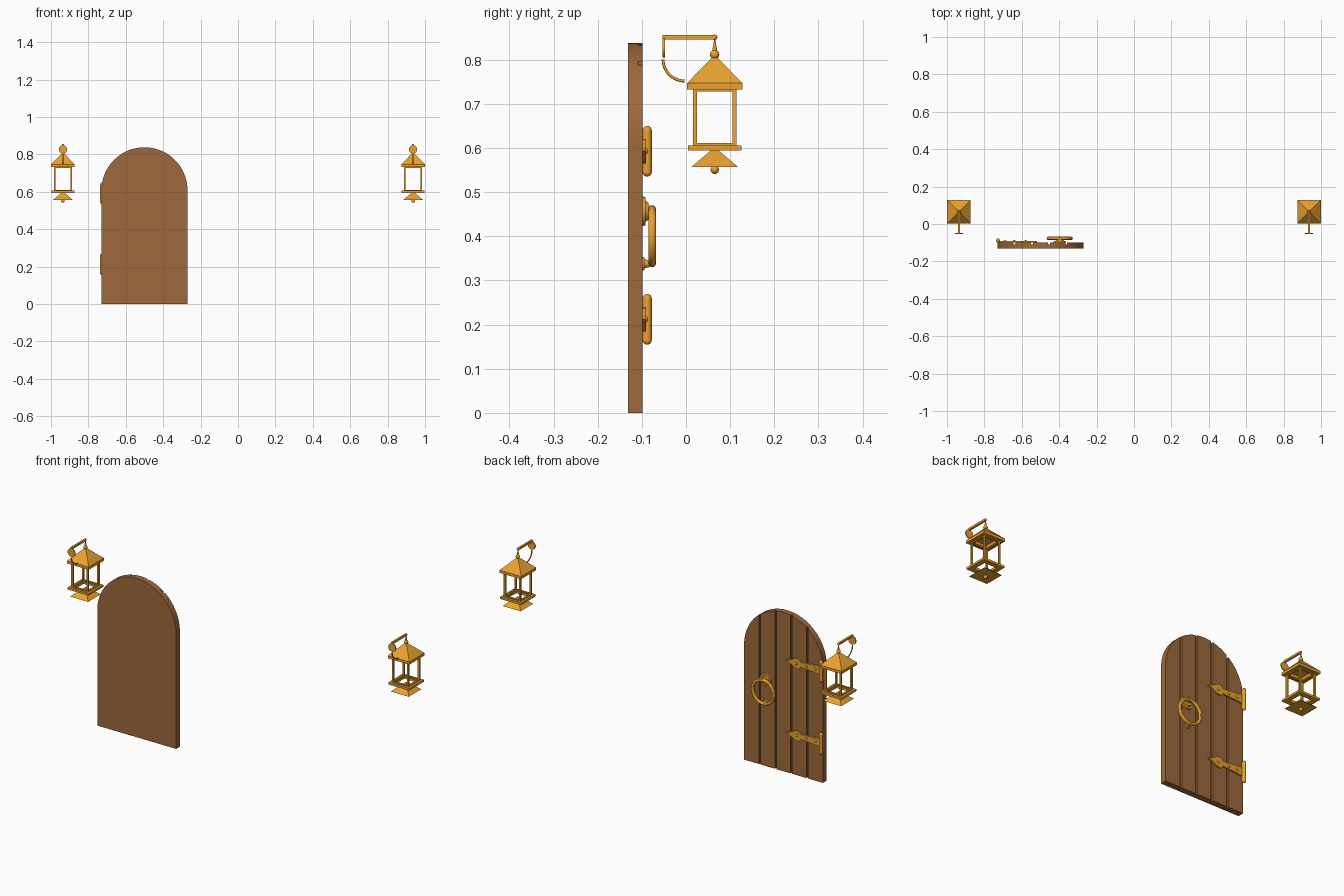
import bpy, bmesh
from math import sqrt, pi, sin, cos
from mathutils import Vector

if "Cube" in bpy.data.objects:
    bpy.data.objects.remove(bpy.data.objects["Cube"])


def material(name, rgb):
    m = bpy.data.materials.new(name)
    m.diffuse_color = (*rgb, 1)
    m.use_nodes = True
    m.node_tree.nodes["Principled BSDF"].inputs["Base Color"].default_value = m.diffuse_color
    return m


WOOD = material("wood", (0.34, 0.14, 0.045))
BRASS = material("brass", (0.82, 0.36, 0.03))


def finish(name, mat, smooth=False):
    o = bpy.context.object
    o.name = name
    o.data.materials.append(mat)
    if smooth:
        bpy.ops.object.shade_smooth_by_angle()
    return o


def box(name, lo, hi):
    bpy.ops.mesh.primitive_cube_add(size=1, location=[(a + b) / 2 for a, b in zip(lo, hi)])
    bpy.context.object.scale = [b - a for a, b in zip(lo, hi)]
    return finish(name, BRASS)


def lathe(name, loc, r1, r2, depth, axis="z", verts=24):
    rot = (-pi / 2, 0, 0) if axis == "y" else (0, 0, pi / 4 if verts == 4 else 0)
    bpy.ops.mesh.primitive_cone_add(vertices=verts, radius1=r1, radius2=r2, depth=depth,
                                    location=loc, rotation=rot)
    return finish(name, BRASS, verts > 4)


def ball(name, loc, r, scale=(1, 1, 1)):
    bpy.ops.mesh.primitive_uv_sphere_add(segments=20, ring_count=12, radius=r, location=loc)
    bpy.context.object.scale = scale
    return finish(name, BRASS, True)


def slab(name, pts, y0, y1, mat):
    """Extrude an x-z outline from y0 to y1."""
    bm = bmesh.new()
    f = bm.faces.new([bm.verts.new((x, y0, z)) for x, z in pts])
    r = bmesh.ops.extrude_face_region(bm, geom=[f])
    bmesh.ops.translate(bm, vec=(0, y1 - y0, 0),
                        verts=[v for v in r["geom"] if isinstance(v, bmesh.types.BMVert)])
    bmesh.ops.recalc_face_normals(bm, faces=bm.faces)
    me = bpy.data.meshes.new(name)
    bm.to_mesh(me)
    bm.free()
    o = bpy.data.objects.new(name, me)
    bpy.context.collection.objects.link(o)
    o.data.materials.append(mat)
    return o


# door: arched backing with five raised planks
CX, R, SPRING = -0.50, 0.23, 0.608
arch = [(CX + R * cos(pi * i / 40), SPRING + R * sin(pi * i / 40)) for i in range(41)]
slab("door_backing", [(CX - R, 0), (CX + R, 0)] + arch, -0.131, -0.109, WOOD)
width, gap = 2 * R / 5, 0.005
for k in range(5):
    a = CX - R + k * width + (gap if k else 0)
    b = CX - R + (k + 1) * width - (gap if k < 4 else 0)
    top = []
    for i in range(17):
        # cosine spacing keeps the arch smooth at both ends
        x = b + (a - b) * (1 - cos(pi * i / 16)) / 2
        top.append((x, SPRING + sqrt(max(0, R * R - (x - CX) ** 2))))
    slab("door_plank", [(a, 0), (b, 0)] + top, -0.109, -0.099, WOOD)

# strap hinges: rounded barrel, spade-ended strap, rivets
half = [(-0.722, 0.024), (-0.69, 0.019), (-0.605, 0.013), (-0.593, 0.028),
        (-0.57, 0.024), (-0.545, 0.010)]
for zc in (0.593, 0.212):
    pts = [(x, zc + h) for x, h in half] + [(-0.518, zc)] + [(x, zc - h) for x, h in reversed(half)]
    slab("hinge_strap", pts, -0.099, -0.091, BRASS)
    lathe("hinge_barrel", (-0.7265, -0.088, zc), 0.0105, 0.0105, 0.094)
    for s in (-1, 1):
        ball("hinge_barrel_end", (-0.7265, -0.088, zc + s * 0.047), 0.0105)
    for x in (-0.69, -0.64, -0.58):
        ball("hinge_rivet", (x, -0.091, zc), 0.007, (1, 0.7, 1))

# ring handle with stepped rosette and striker
HX = -0.397
lathe("handle_plate", (HX, -0.096, 0.457), 0.034, 0.032, 0.008, "y")
lathe("handle_boss", (HX, -0.089, 0.457), 0.024, 0.020, 0.008, "y")
lathe("handle_pin", (HX, -0.080, 0.460), 0.010, 0.010, 0.016, "y")
lathe("handle_striker_base", (HX, -0.0965, 0.338), 0.016, 0.014, 0.006, "y")
lathe("handle_striker", (HX, -0.089, 0.338), 0.010, 0.008, 0.012, "y")
bpy.ops.mesh.primitive_torus_add(major_segments=40, minor_segments=12, major_radius=0.0615,
                                 minor_radius=0.0085, location=(HX, -0.0765, 0.40),
                                 rotation=(pi / 2, 0, 0))
finish("handle_ring", BRASS, True)


def frame(name, x, y, outer, inner, z0, z1):
    for s in (-1, 1):
        e = sorted((s * inner, s * outer))
        box(name, (x - outer, y + e[0], z0), (x + outer, y + e[1], z1))
        box(name, (x + e[0], y - inner, z0), (x + e[1], y + inner, z1))


# lanterns on both sides
LY, Q = 0.065, sqrt(2)
for x in (-0.936, 0.936):
    lathe("lantern_roof", (x, LY, 0.776), 0.063 * Q, 0.006 * Q, 0.058, verts=4)
    frame("lantern_eave", x, LY, 0.063, 0.038, 0.733, 0.747)
    frame("lantern_top_rail", x, LY, 0.049, 0.040, 0.728, 0.733)
    for sx in (-1, 1):
        for sy in (-1, 1):
            px, py = x + sx * 0.0445, LY + sy * 0.0445
            box("lantern_post", (px - 0.0045, py - 0.0045, 0.606), (px + 0.0045, py + 0.0045, 0.733))
    frame("lantern_bottom_rail", x, LY, 0.049, 0.040, 0.606, 0.611)
    frame("lantern_base", x, LY, 0.061, 0.036, 0.595, 0.606)
    lathe("lantern_skirt", (x, LY, 0.5775), 0.053 * Q, 0.005 * Q, 0.041, verts=4)
    ball("lantern_finial", (x, LY, 0.551), 0.0095)
    # hanger
    ball("lantern_knob", (x, LY, 0.812), 0.0105)
    lathe("lantern_hanger_neck", (x, LY, 0.830), 0.006, 0.002, 0.022)
    lathe("lantern_hanger_rod", (x, LY, 0.844), 0.002, 0.002, 0.014)
    ball("arm_tip", (x, LY, 0.851), 0.006)
    # wall bracket: arm, round wall plate, curled brace
    box("bracket_arm", (x - 0.005, -0.053, 0.846), (x + 0.005, LY, 0.856))
    lathe("bracket_plate", (x, -0.0505, 0.827), 0.022, 0.022, 0.005, "y")
    cu = bpy.data.curves.new("bracket_curl", "CURVE")
    cu.dimensions = "3D"
    cu.bevel_depth = 0.0032
    cu.bevel_resolution = 2
    cu.use_fill_caps = True
    sp = cu.splines.new("POLY")
    sp.points.add(12)
    for i, p in enumerate(sp.points):
        t = pi / 2 * i / 12
        p.co = (x, -0.003 - 0.049 * cos(t), 0.801 - 0.049 * sin(t), 1)
    cu.materials.append(BRASS)
    bpy.context.collection.objects.link(bpy.data.objects.new("bracket_curl", cu))
